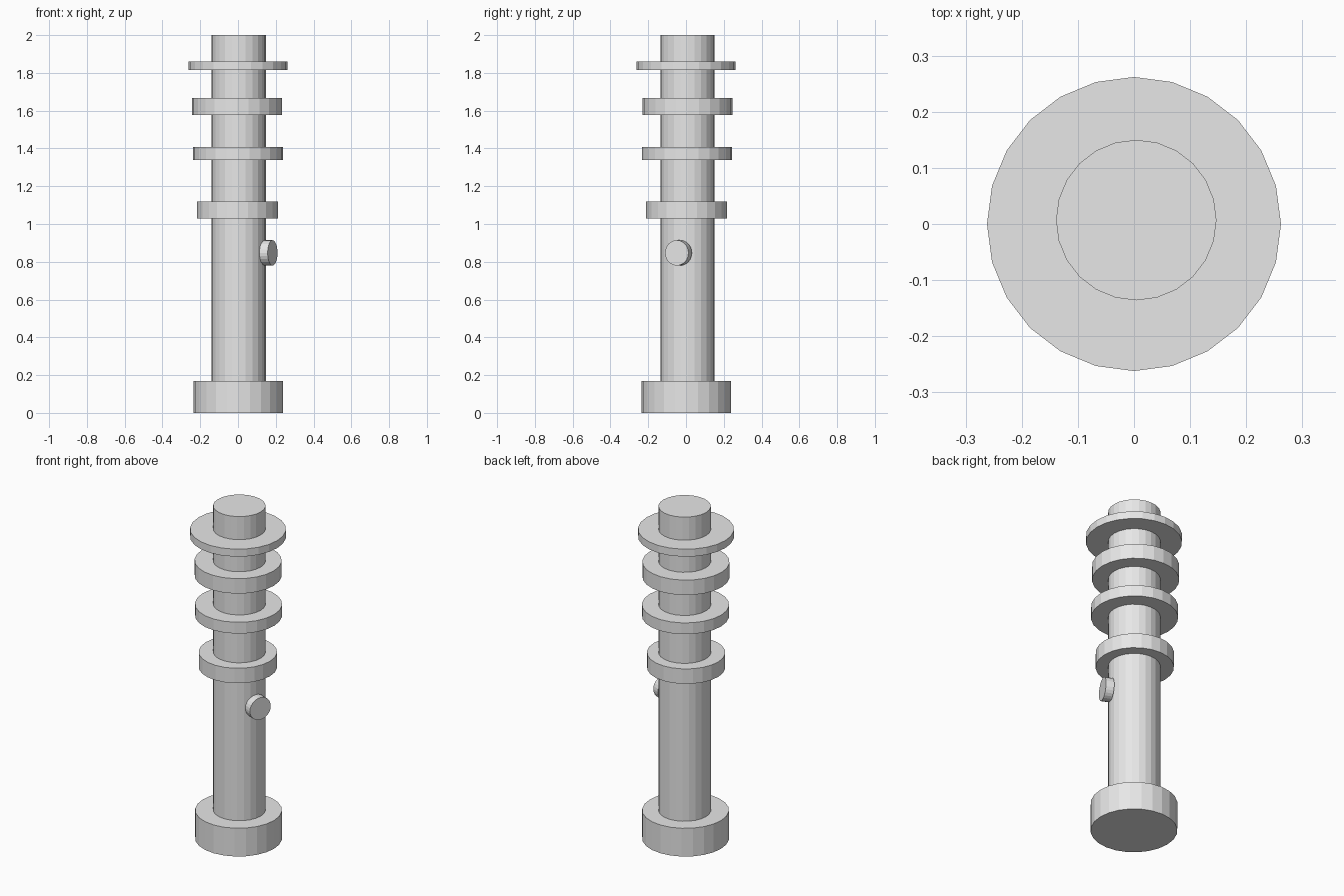
import bpy
import math
from mathutils import Vector

cube = bpy.data.objects.get("Cube")
if cube:
    bpy.data.objects.remove(cube, do_unlink=True)

# One plain grey for the whole model
grey = bpy.data.materials.new("plain_grey")
grey.use_nodes = True
colour = (0.8, 0.8, 0.8, 1.0)
grey.diffuse_color = colour
grey.node_tree.nodes["Principled BSDF"].inputs["Base Color"].default_value = colour


def cylinder(name, radius, start, end):
    """24-sided flat-shaded cylinder between two points."""
    start, end = Vector(start), Vector(end)
    axis = end - start
    bpy.ops.mesh.primitive_cylinder_add(
        vertices=24, radius=radius, depth=axis.length, location=(start + end) / 2)
    obj = bpy.context.object
    obj.rotation_euler = axis.to_track_quat("Z", "Y").to_euler()
    obj.name = name
    obj.data.materials.append(grey)
    return obj


def upright(name, radius, bottom, top, x=0.0, y=0.0):
    return cylinder(name, radius, (x, y, bottom), (x, y, top))


# Handle core and pommel
upright("core", 0.143, 0.0, 2.0, 0.004, 0.007)
upright("base", 0.237, 0.0, 0.17, 0.002, 0.002)

# Collars up the handle, slightly off centre
upright("lower_collar", 0.214, 1.03, 1.12, -0.003, 0.003)
upright("middle_collar", 0.238, 1.34, 1.408, 0.0, 0.005)
upright("upper_collar", 0.238, 1.578, 1.668, -0.005, 0.008)
upright("top_flange", 0.262, 1.816, 1.861)

# Button on the left side, turned a little to the front
angle = math.radians(-23)
outward = Vector((math.cos(angle), math.sin(angle), 0))
face = Vector((0.183, -0.049, 0.847))
cylinder("button", 0.067, face - outward * 0.047, face)
